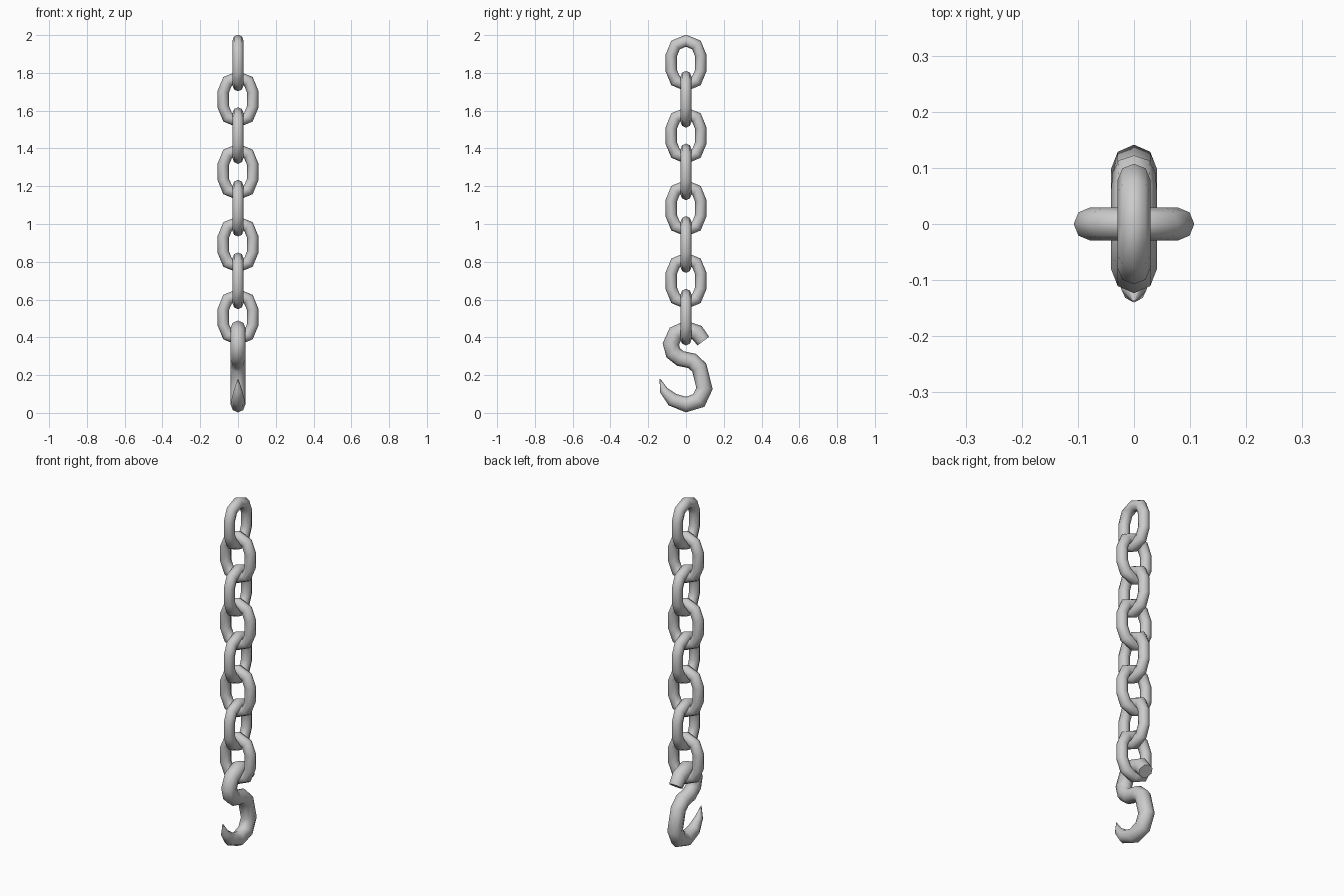
import bpy, bmesh, math
from mathutils import Vector

cube = bpy.data.objects.get("Cube")
if cube:
    bpy.data.objects.remove(cube, do_unlink=True)

SIDES = 8


def sweep(name, path, radii, closed=False):
    """Sweep a round section along a mitred path in the YZ plane."""
    bm = bmesh.new()
    pts = [Vector((0, y, z)) for y, z in path]
    n = len(pts)
    across = Vector((1, 0, 0))
    rings = []
    for i, p in enumerate(pts):
        before = pts[i - 1] if closed or i > 0 else None
        after = pts[(i + 1) % n] if closed or i < n - 1 else None
        d_in = (p - before).normalized() if before else (after - p).normalized()
        d_out = (after - p).normalized() if after else d_in
        tangent = (d_in + d_out).normalized()
        normal = across.cross(tangent) / tangent.dot(d_in)
        ring = []
        for k in range(SIDES):
            a = math.tau * k / SIDES
            ring.append(bm.verts.new(p + radii[i] * (math.cos(a) * normal + math.sin(a) * across)))
        rings.append(ring)
    for i in range(n if closed else n - 1):
        r, s = rings[i], rings[(i + 1) % n]
        for k in range(SIDES):
            j = (k + 1) % SIDES
            bm.faces.new((r[k], r[j], s[j], s[k]))
    if not closed:
        bm.faces.new(rings[0])
        bm.faces.new(rings[-1])
    bmesh.ops.recalc_face_normals(bm, faces=bm.faces)
    mesh = bpy.data.meshes.new(name)
    bm.to_mesh(mesh)
    bm.free()
    obj = bpy.data.objects.new(name, mesh)
    bpy.context.collection.objects.link(obj)
    bpy.ops.object.select_all(action='DESELECT')
    obj.select_set(True)
    bpy.context.view_layer.objects.active = obj
    bpy.ops.object.shade_smooth_by_angle(angle=math.radians(65))
    return obj


# Chain links: stadium loops, alternately turned a quarter
LINK_R, STRAIGHT, WIRE = 0.078, 0.04, 0.0295
loop = []
for side in (1, -1):
    for step in range(5):
        a = math.pi * step / 4
        loop.append((side * LINK_R * math.cos(a),
                     side * (STRAIGHT + LINK_R * math.sin(a))))

for i in range(8):
    link = sweep(f"chain_link_{i + 1}", loop, [WIRE] * len(loop), closed=True)
    link.location.z = 1.8525 - 0.1922 * i
    link.rotation_euler.z = math.pi / 2 * (i % 2)

# S-shaped hook: blunt upper end, tapered lower point
hook_path = [
    (0.092, 0.38), (0.058, 0.425), (0.0, 0.445), (-0.055, 0.42),
    (-0.08, 0.365), (-0.068, 0.318), (-0.03, 0.288), (0.032, 0.275),
    (0.07, 0.24), (0.098, 0.13), (0.068, 0.066), (0.0, 0.044),
    (-0.072, 0.07), (-0.118, 0.12), (-0.138, 0.18),
]
hook_radii = [0.038] + [0.041] * 10 + [0.039, 0.035, 0.022, 0.002]
sweep("hook", hook_path, hook_radii)
